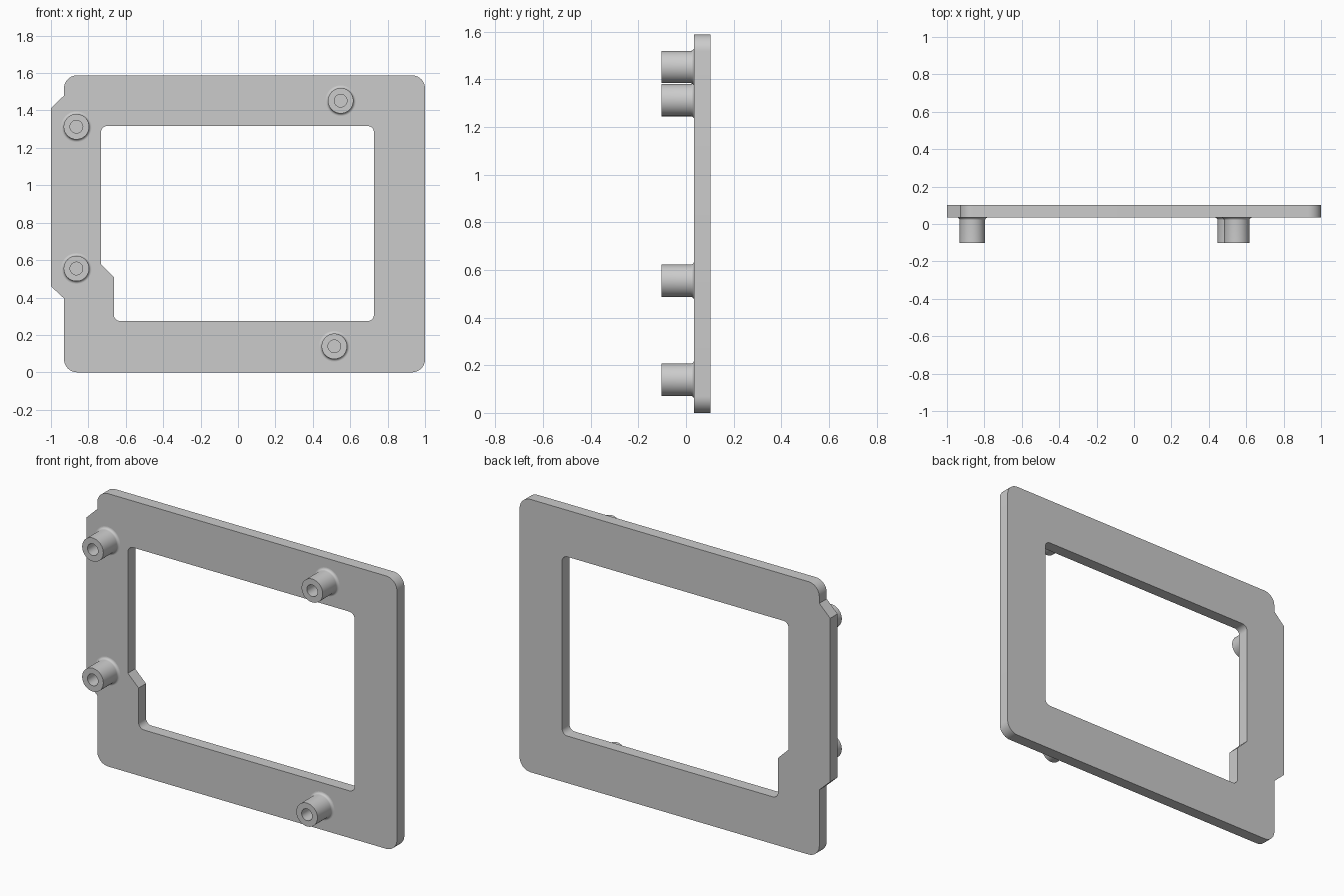
import bpy, bmesh
from math import sin, cos, pi, tan
from mathutils import Vector

if "Cube" in bpy.data.objects:
    bpy.data.objects.remove(bpy.data.objects["Cube"])

FRONT, BACK, TIP = 0.034, 0.102, -0.102


def rounded(points, segs=10):
    """Turn (x, z, radius) corners into an outline with rounded corners."""
    out = []
    n = len(points)
    for i, (x, z, r) in enumerate(points):
        p = Vector((x, z))
        if r == 0:
            out.append(p)
            continue
        a = (Vector(points[i - 1][:2]) - p).normalized()
        b = (Vector(points[(i + 1) % n][:2]) - p).normalized()
        half = a.angle(b) / 2
        centre = p + (a + b).normalized() * (r / sin(half))
        start = p + a * (r / tan(half)) - centre
        end = p + b * (r / tan(half)) - centre
        for k in range(segs + 1):
            t = k / segs * (pi / 2)
            out.append(centre + start * cos(t) + end * sin(t))
    return out


def finish(bm, name):
    bmesh.ops.recalc_face_normals(bm, faces=bm.faces)
    mesh = bpy.data.meshes.new(name)
    bm.to_mesh(mesh)
    bm.free()
    ob = bpy.data.objects.new(name, mesh)
    bpy.context.collection.objects.link(ob)
    bpy.ops.object.select_all(action='DESELECT')
    ob.select_set(True)
    bpy.context.view_layer.objects.active = ob
    bpy.ops.object.shade_smooth_by_angle(angle=pi / 6)
    return ob


# Flat frame plate with a left tab and a stepped window
R, W = 0.07, 0.035
outer = rounded([(-0.93, 0, R), (1, 0, R), (1, 1.588, R), (-0.93, 1.588, R),
                 (-0.93, 1.48, 0), (-1, 1.412, 0), (-1, 0.46, 0), (-0.93, 0.395, 0)])
window = rounded([(-0.664, 0.274, W), (0.727, 0.274, W), (0.727, 1.317, W),
                  (-0.733, 1.317, W), (-0.733, 0.577, 0), (-0.664, 0.509, 0)])
bm = bmesh.new()
for loop in (outer, window):
    vs = [bm.verts.new((p.x, FRONT, p.y)) for p in loop]
    for i, v in enumerate(vs):
        bm.edges.new((vs[i - 1], v))
bmesh.ops.triangle_fill(bm, edges=bm.edges[:], use_beauty=True, use_dissolve=False)
ext = bmesh.ops.extrude_face_region(bm, geom=bm.faces[:], use_keep_orig=True)
bmesh.ops.translate(bm, vec=(0, BACK - FRONT, 0),
                    verts=[g for g in ext['geom'] if isinstance(g, bmesh.types.BMVert)])
finish(bm, "frame_plate")


# Hollow round standoffs with a small fillet where they meet the plate
def standoff(name, x, z, segs=48):
    r, hole, f = 0.068, 0.034, 0.014
    prof = [(hole, FRONT), (hole, TIP), (r, TIP)]
    for k in range(7):
        t = k / 6 * pi / 2
        prof.append((r + f * (1 - cos(t)), FRONT - f * (1 - sin(t))))
    bm = bmesh.new()
    rings = [[bm.verts.new((x + q * cos(2 * pi * i / segs), y, z + q * sin(2 * pi * i / segs)))
              for i in range(segs)] for q, y in prof]
    for a, b in zip(rings, rings[1:]):
        for i in range(segs):
            bm.faces.new((a[i - 1], a[i], b[i], b[i - 1]))
    # the open base sits on the plate, which forms the floor of the hole
    finish(bm, name)
    

for name, x, z in [("standoff_left_top", -0.864, 1.313), ("standoff_left_bottom", -0.864, 0.555),
                   ("standoff_right_top", 0.549, 1.452), ("standoff_right_bottom", 0.515, 0.139)]:
    standoff(name, x, z)
